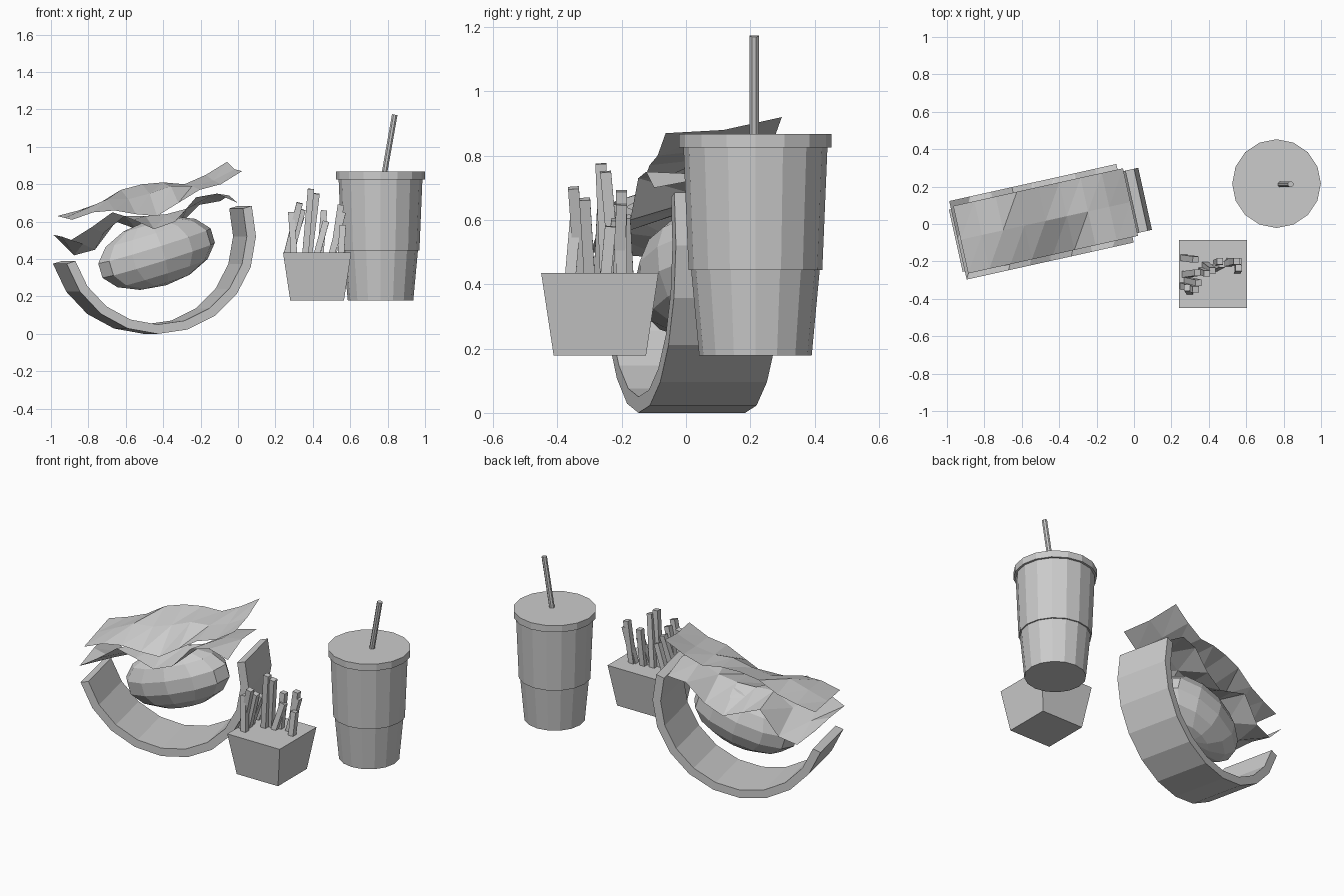
import bpy, bmesh
from math import cos, sin, pi, radians
from mathutils import Vector, Matrix

cube = bpy.data.objects.get("Cube")
if cube:
    bpy.data.objects.remove(cube, do_unlink=True)

# One plain colour for everything
grey = bpy.data.materials.new("mid_grey")
grey.use_nodes = True
colour = (0.6, 0.6, 0.6, 1)
grey.diffuse_color = colour
grey.node_tree.nodes["Principled BSDF"].inputs["Base Color"].default_value = colour


def finish(name, bm, matrix=Matrix(), closed=True):
    """Turn a bmesh into a flat shaded object placed by a matrix."""
    bmesh.ops.transform(bm, matrix=matrix, verts=bm.verts)
    if closed:
        bmesh.ops.recalc_face_normals(bm, faces=bm.faces)
    mesh = bpy.data.meshes.new(name)
    bm.to_mesh(mesh)
    bm.free()
    mesh.materials.append(grey)
    obj = bpy.data.objects.new(name, mesh)
    bpy.context.scene.collection.objects.link(obj)
    return obj


def lathe(name, profile, sides, centre, turn=0.0):
    """Closed turned solid from (radius, height) pairs."""
    bm = bmesh.new()
    rings = []
    for radius, z in profile:
        angles = [turn + 2 * pi * i / sides for i in range(sides)]
        rings.append([bm.verts.new((radius * cos(a), radius * sin(a), z)) for a in angles])
    for low, high in zip(rings, rings[1:]):
        for i in range(sides):
            j = (i + 1) % sides
            bm.faces.new((low[i], low[j], high[j], high[i]))
    bm.faces.new(rings[0])
    bm.faces.new(rings[-1])
    return finish(name, bm, Matrix.Translation((*centre, 0)))


def stick(name, start, end, radius, sides):
    """Straight prism between two points."""
    start, end = Vector(start), Vector(end)
    along = end - start
    bm = bmesh.new()
    bmesh.ops.create_cone(bm, cap_ends=True, segments=sides, radius1=radius,
                          radius2=radius, depth=along.length)
    spin = Matrix.Rotation(pi / sides, 4, "Z")
    aim = Vector((0, 0, 1)).rotation_difference(along).to_matrix().to_4x4()
    return finish(name, bm, Matrix.Translation((start + end) / 2) @ aim @ spin)


# Drink cup, lid and straw
cup_centre = (0.762, 0.216)
lathe("cup", [(0.175, 0.178), (0.2, 0.445), (0.208, 0.445), (0.224, 0.826)], 16, cup_centre)
lathe("cup_lid", [(0.237, 0.825), (0.237, 0.867)], 16, cup_centre)
stick("straw", (0.783, 0.212, 0.86), (0.838, 0.212, 1.172), 0.016, 8)

# Tapered fries box
lathe("fries_box", [(0.203, 0.178), (0.258, 0.435)], 4, (0.423, -0.268), pi / 4)

# Fries: base x, base y, tip x, tip y, tip z
fries = [
    (0.26, -0.33, 0.33, -0.35, 0.70), (0.28, -0.30, 0.345, -0.315, 0.665),
    (0.30, -0.36, 0.285, -0.34, 0.65), (0.36, -0.25, 0.39, -0.265, 0.775),
    (0.38, -0.22, 0.42, -0.25, 0.75), (0.44, -0.21, 0.46, -0.20, 0.66),
    (0.42, -0.24, 0.47, -0.215, 0.60), (0.51, -0.20, 0.55, -0.20, 0.69),
    (0.50, -0.21, 0.56, -0.20, 0.65), (0.26, -0.18, 0.33, -0.19, 0.61),
    (0.27, -0.27, 0.34, -0.26, 0.63), (0.55, -0.25, 0.56, -0.235, 0.58),
]
for n, (bx, by, tx, ty, tz) in enumerate(fries):
    stick(f"fry_{n + 1}", (bx, by, 0.42), (tx, ty, tz), 0.024, 4)

# Everything in the wrap shares one turned frame
wrap = Matrix.Translation((-0.458, 0.02, 0)) @ Matrix.Rotation(radians(12.5), 4, "Z")
tilt = radians(17)

# Shell: a thick half ring, tipped to one side
bm = bmesh.new()
outer, inner, half, steps = 0.53, 0.48, 0.17, 10
sections = []
for i in range(steps + 1):
    a = pi + tilt + pi * i / steps
    sections.append([bm.verts.new((r * cos(a), v, outer + r * sin(a)))
                     for r, v in ((outer, -half), (outer, half), (inner, half), (inner, -half))])
for near, far in zip(sections, sections[1:]):
    for k in range(4):
        m = (k + 1) % 4
        bm.faces.new((near[k], near[m], far[m], far[k]))
bm.faces.new(sections[0])
bm.faces.new(sections[-1])
finish("shell", bm, wrap)

# Filling: a coarse squashed ball lying at the same tilt
bm = bmesh.new()
bmesh.ops.create_uvsphere(bm, u_segments=12, v_segments=7, radius=1)
place = Matrix.Translation((0.023, 0, 0.432)) @ Matrix.Rotation(-tilt, 4, "Y")
finish("filling", bm, wrap @ place @ Matrix.Diagonal((0.33, 0.175, 0.18, 1)))


def leaf(name, left, right, width, rows):
    """Crumpled sheet; each row lists heights from left to right."""
    bm = bmesh.new()
    grid = []
    for r, heights in enumerate(rows):
        v = width * (r / (len(rows) - 1) - 0.5)
        span = (right - left) / (len(heights) - 1)
        grid.append([bm.verts.new((left + span * i, v, z)) for i, z in enumerate(heights)])
    for a, b in zip(grid, grid[1:]):
        for i in range(len(a) - 1):
            bm.faces.new((a[i], a[i + 1], b[i + 1]))
            bm.faces.new((a[i], b[i + 1], b[i]))
    return finish(name, bm, wrap, closed=False)


# Leaves, rows from front to back; the lower one sags behind the filling
leaf("upper_leaf", -0.48, 0.45, 0.37, [
    (.61, .65, .66, .64, .63, .70, .77, .80, .87),
    (.62, .67, .72, .72, .75, .79, .79, .82, .88),
    (.63, .66, .70, .77, .80, .81, .80, .85, .92)])
leaf("lower_leaf", -0.495, 0.42, 0.43, [
    (.50, .57, .65, .61, .56, .60, .73, .75, .70),
    (.52, .48, .54, .63, .63, .64, .67, .73, .74),
    (.53, .42, .45, .60, .56, .52, .58, .69, .71)])
